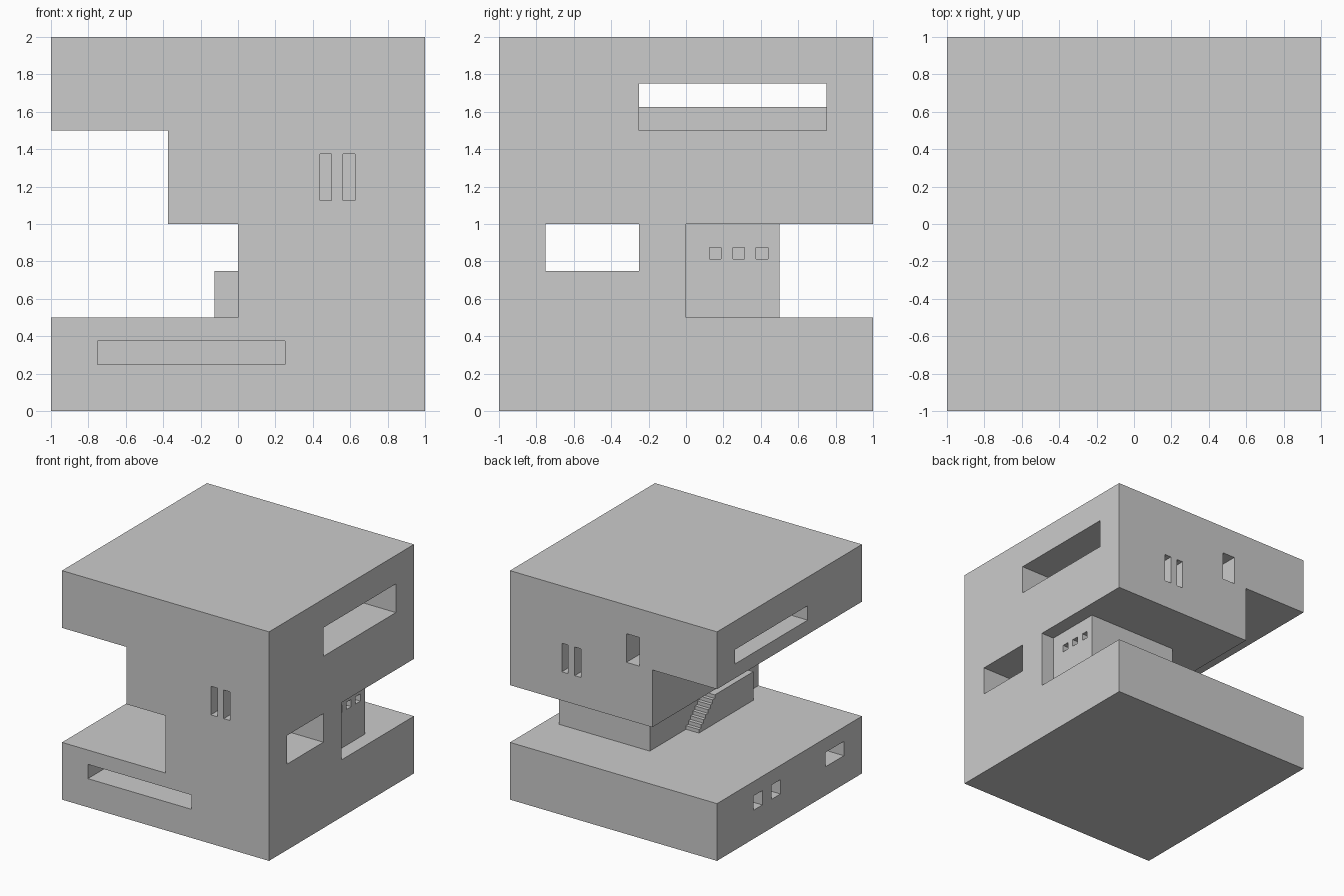
import bpy, bmesh
from mathutils import Vector

if "Cube" in bpy.data.objects:
    bpy.data.objects.remove(bpy.data.objects["Cube"])


def box(name, x, y, z):
    """Axis-aligned box from three (min, max) ranges."""
    bm = bmesh.new()
    bmesh.ops.create_cube(bm, size=1)
    for v in bm.verts:
        v.co = Vector([r[0] if c < 0 else r[1] for c, r in zip(v.co, (x, y, z))])
    mesh = bpy.data.meshes.new(name)
    bm.to_mesh(mesh)
    bm.free()
    ob = bpy.data.objects.new(name, mesh)
    bpy.context.collection.objects.link(ob)
    return ob


def cut(ob, openings):
    """Carve box-shaped openings out of a storey."""
    for rng in openings:
        cutter = box("cutter", *rng)
        cutter.hide_render = True
        mod = ob.modifiers.new("opening", 'BOOLEAN')
        mod.operation, mod.solver, mod.object = 'DIFFERENCE', 'EXACT', cutter
        bpy.context.view_layer.objects.active = ob
        bpy.ops.object.modifier_apply(modifier=mod.name)
        bpy.data.objects.remove(cutter)


D = 0.76                  # inner end of the window recesses
FRONT, BACK, LEFT = (-1.1, -D), (D, 1.1), (-1.1, -D)

# Ground storey with a long front slot and windows on the left
ground = box("ground_storey", (-1, 1), (-1, 1), (0, 0.5))
sill = (0.25, 0.375)
cut(ground, [((-0.75, 0.25), FRONT, sill)] +
    [(LEFT, y, sill) for y in ((0.375, 0.5), (0.125, 0.25), (-0.75, -0.5))])

# Second storey: main block with a through passage
second = box("second_storey", (0, 1), (-1, 0), (0.5, 1))
cut(second, [((-0.1, 1.1), (-0.75, -0.25), (0.75, 1.1))])

# Recessed rear room with three small windows
rear = box("rear_room", (0, 0.875), (0, 0.5), (0.5, 1))
cut(rear, [((0.75, 1), (y, y + 0.0625), (0.8125, 0.875)) for y in (0.125, 0.25, 0.375)])

# Third storey with paired slits front and back
third = box("third_storey", (-0.375, 1), (-1, 1), (1, 1.5))
cut(third, [((x, x + 0.0625), FRONT, (1.125, 1.375)) for x in (0.4375, 0.5625)] +
    [((x, x + 0.0625), BACK, (1.25, 1.6)) for x in (0.3125, 0.4375)])

# Top storey: wide right window narrowing to a slit through to the left
top = box("top_storey", (-1, 1), (-1, 1), (1.5, 2))
cut(top, [((0.5, 1.1), (-0.25, 0.75), (1.4, 1.75)),
          ((-1.1, 0.6), (-0.25, 0.75), (1.625, 1.75)),
          ((-0.25, -0.125), BACK, (1.4, 1.75))])

# Outside stair rising to a landing at the passage: stepped side profile, extruded
N, S = 8, 0.25 / 8
profile = [(0, 0.5)]
for i in range(N):
    profile += [(-i * S, 0.5 + (i + 1) * S), (-(i + 1) * S, 0.5 + (i + 1) * S)]
profile[-1] = (-0.75, 0.75)
profile.append((-0.75, 0.5))
bm = bmesh.new()
face = bm.faces.new([bm.verts.new((-0.125, y, z)) for y, z in profile])
ext = bmesh.ops.extrude_face_region(bm, geom=[face])
bmesh.ops.translate(bm, vec=(0.125, 0, 0),
                    verts=[g for g in ext["geom"] if isinstance(g, bmesh.types.BMVert)])
bmesh.ops.recalc_face_normals(bm, faces=bm.faces)
mesh = bpy.data.meshes.new("stair")
bm.to_mesh(mesh)
bm.free()
bpy.context.collection.objects.link(bpy.data.objects.new("stair", mesh))
